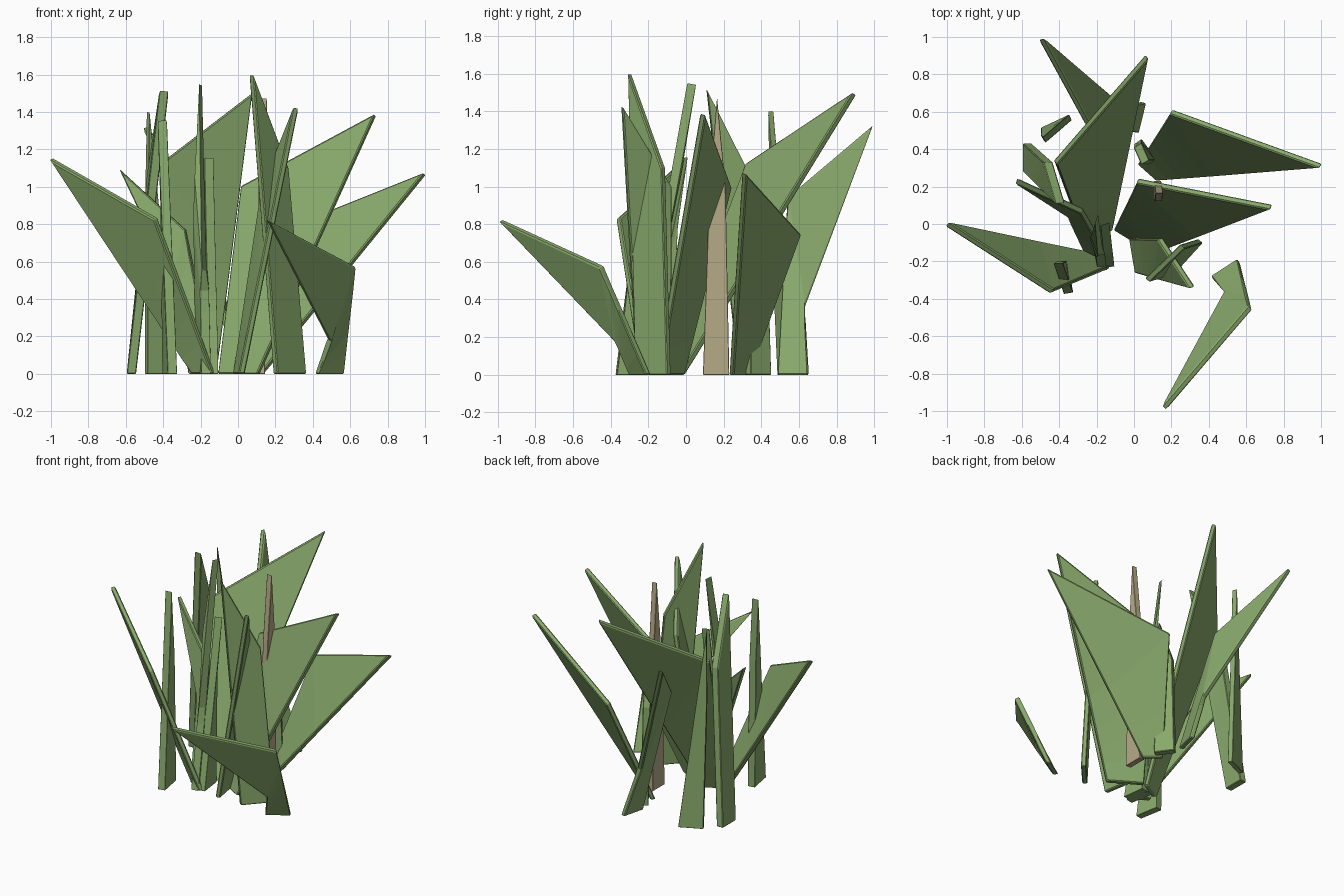
import bpy, bmesh
from mathutils import Vector

if "Cube" in bpy.data.objects:
    bpy.data.objects.remove(bpy.data.objects["Cube"])

def material(name, color):
    m = bpy.data.materials.new(name)
    m.diffuse_color = (*color, 1)
    m.use_nodes = True
    m.node_tree.nodes["Principled BSDF"].inputs["Base Color"].default_value = m.diffuse_color
    return m

GREEN = material("grass_green", (0.25, 0.40, 0.15))
BROWN = material("dry_brown", (0.47, 0.40, 0.24))

def blade(name, a, b, shoulder, tip, crease=None, mat=GREEN, thick=0.033, rows=5):
    """Flat twisted blade: base a-b, wide shoulder above b, point at the tip."""
    a, b = Vector((*a, 0)), Vector((*b, 0))
    w, t = Vector(shoulder), Vector(tip)
    m = Vector(crease) if crease else a.lerp(t, 0.36)
    t2 = t + (w - t).normalized() * 0.025
    bm = bmesh.new()
    pairs = [(a.lerp(m, i / rows), b.lerp(w, i / rows)) for i in range(rows + 1)] + [(t, t2)]
    # sweep a thin rectangular section along the two edges
    rings = []
    for i, (p, q) in enumerate(pairs):
        lo, hi = pairs[max(i - 1, 0)], pairs[min(i + 1, len(pairs) - 1)]
        along = (hi[0] + hi[1]) - (lo[0] + lo[1])
        n = (q - p).cross(along).normalized()
        if i == 0:
            n = Vector((n.x, n.y, 0)).normalized()
        n *= thick / 2
        rings.append([bm.verts.new(v) for v in (p + n, q + n, q - n, p - n)])
    for r, s in zip(rings, rings[1:]):
        for k in range(4):
            j = (k + 1) % 4
            bm.faces.new((r[k], r[j], s[j], s[k]))
    bm.faces.new(rings[0][::-1])
    bm.faces.new(rings[-1])
    bmesh.ops.recalc_face_normals(bm, faces=bm.faces)
    me = bpy.data.meshes.new(name)
    bm.to_mesh(me)
    bm.free()
    ob = bpy.data.objects.new(name, me)
    bpy.context.collection.objects.link(ob)
    me.materials.append(mat)
    bv = ob.modifiers.new("soft_edges", 'BEVEL')
    bv.width, bv.segments, bv.limit_method = 0.006, 1, 'ANGLE'
    bv.angle_limit = 0.9

# broad leaning leaves
blade("left_leaf", (-.24, -.16), (-.13, -.23), (-.44, -.36, .83), (-1.0, 0, 1.15))
blade("right_leaf", (.13, .24), (.03, .33), (.20, .60, .75), (1.0, .31, 1.07))
blade("centre_leaf", (.11, -.15), (-.10, -.02), (.02, .23, 1.0), (.735, .09, 1.385))
blade("tall_back_leaf", (-.12, -.02), (-.26, -.10), (-.42, .33, 1.12), (.07, .895, 1.495))
blade("far_back_leaf", (.05, .65), (.01, .49), (-.25, .54, .94), (-.495, .99, 1.32), (-.07, .63, .36))
blade("front_leaf", (.42, -.29), (.56, -.20), (.62, -.45, .575), (.16, -.985, .82), (.49, -.37, .18))

# upright narrow blades
narrow = dict(thick=0.05)
blade("back_left_blade", (-.26, -.15), (-.13, -.19), (-.28, .07, .77), (-.63, .23, 1.09), (-.35, .05, .50))
blade("back_upright_blade", (-.34, .57), (-.49, .50), (-.49, .46, .90), (-.48, .45, 1.40))
blade("left_upright_blade", (-.57, .28), (-.57, .43), (-.46, .33, 1.08), (-.395, .11, 1.515), **narrow)
blade("front_left_blade", (-.35, -.37), (-.38, -.20), (-.39, -.20, .90), (-.405, -.21, 1.355), **narrow)
blade("tall_blade", (-.17, -.25), (-.20, -.08), (-.22, -.05, 1.05), (-.20, .03, 1.545), **narrow)
blade("short_blade", (-.13, -.23), (-.15, -.07), (-.155, -.05, .80), (-.155, 0, 1.155), **narrow)
blade("leaning_blade", (.02, -.26), (-.01, -.08), (.14, -.08, 1.0), (.31, -.34, 1.425))
blade("tallest_blade", (.20, -.26), (.355, -.09), (.26, -.12, 1.1), (.072, -.30, 1.60))
blade("hidden_blade", (.10, .33), (.02, .44), (.02, .42, .70), (.06, .33, 1.0), **narrow)

# dry stalk
blade("dry_blade", (.125, .09), (.125, .23), (.13, .21, 1.0), (.135, .165, 1.475), (.13, .125, 1.0), BROWN, 0.04)
